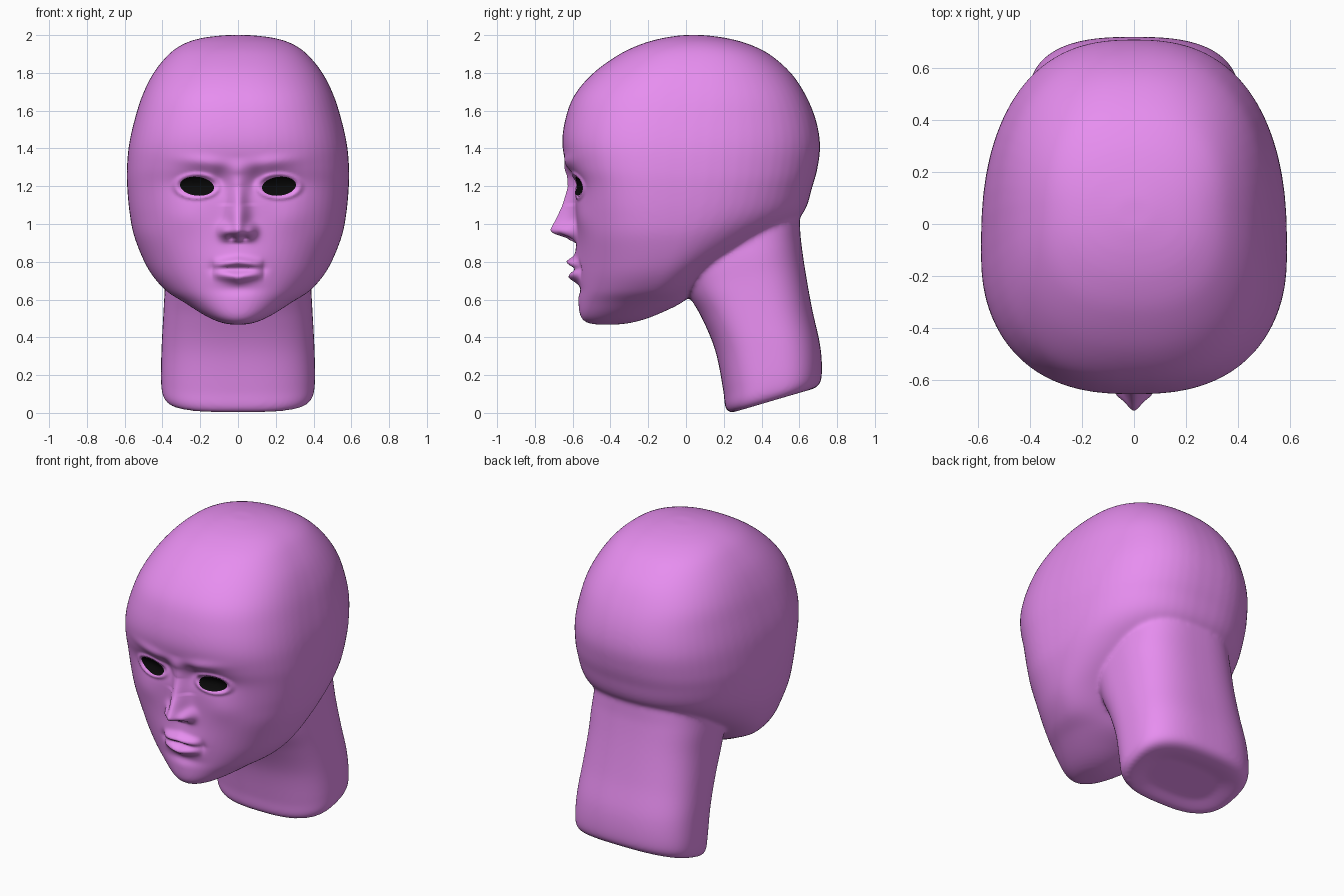
import bpy, bmesh, math
from mathutils import Vector
from mathutils.bvhtree import BVHTree

if "Cube" in bpy.data.objects:
    bpy.data.objects.remove(bpy.data.objects["Cube"])

SEG = 64


def material(name, color):
    m = bpy.data.materials.new(name)
    m.diffuse_color = color
    m.use_nodes = True
    m.node_tree.nodes["Principled BSDF"].inputs["Base Color"].default_value = m.diffuse_color
    return m


def spline(rows, steps=6):
    # Catmull-Rom through the rows of a ring table
    out = []
    for i in range(len(rows) - 1):
        a, b = rows[max(i - 1, 0)], rows[i]
        c, d = rows[i + 1], rows[min(i + 2, len(rows) - 1)]
        for k in range(steps):
            t = k / steps
            out.append([0.5 * (2 * q + (r - p) * t + (2 * p - 5 * q + 4 * r - s) * t * t
                               + (3 * q - p - 3 * r + s) * t ** 3)
                        for p, q, r, s in zip(a, b, c, d)])
    out.append(rows[-1])
    return out


def loft(bm, rows):
    # ring: front y, front z, back y, back z, half width, widest fraction, exponent
    rings = []
    for yf, zf, yb, zb, w, m, n in spline(rows):
        ring = []
        for i in range(SEG):
            a = 2 * math.pi * i / SEG
            s, c = math.sin(a), math.cos(a)
            x = math.copysign(abs(s) ** (2 / n), s) * w
            k = abs(c) ** (2 / n)
            f = m + (1 - m) * k if c > 0 else m - m * k
            ring.append(bm.verts.new((x, yf + (yb - yf) * f, zf + (zb - zf) * f)))
        rings.append(ring)
    for r0, r1 in zip(rings, rings[1:]):
        for i in range(SEG):
            j = (i + 1) % SEG
            bm.faces.new((r0[i], r0[j], r1[j], r1[i]))
    bm.faces.new(rings[0])
    bm.faces.new(rings[-1])


# Skull: z, front y, back y, half width, widest y, exponent
skull = [
    (.467, -.47, -.37, .03, -.42, 2), (.475, -.52, -.30, .08, -.40, 2),
    (.495, -.55, -.22, .135, -.37, 2.1), (.53, -.565, -.13, .20, -.32, 2.1),
    (.585, -.57, -.02, .285, -.25, 2.1), (.65, -.57, .05, .385, -.17, 2.1),
    (.76, -.572, .19, .475, -.12, 2.15), (.92, -.578, .45, .545, -.10, 2.3),
    (1.05, -.583, .615, .573, -.10, 2.4), (1.2, -.597, .67, .587, -.10, 2.5),
    (1.3, -.63, .697, .588, -.10, 2.5), (1.42, -.655, .71, .577, -.09, 2.5),
    (1.55, -.64, .688, .548, -.07, 2.5), (1.68, -.592, .635, .507, -.03, 2.5),
    (1.8, -.49, .555, .447, 0, 2.4), (1.9, -.35, .44, .365, .03, 2.4),
    (1.955, -.23, .325, .285, .04, 2.3), (1.985, -.12, .21, .19, .04, 2.2),
    (2.0, -.02, .10, .07, .04, 2)]
bm = bmesh.new()
loft(bm, [(f, z, b, z, w, (m - f) / (b - f), n) for z, f, b, w, m, n in skull])

# Neck: tilted rings leaning backwards towards the base
neck = [
    (.32, .04, .56, .11, .24), (.245, .0, .65, .12, .35), (.208, .03, .705, .15, .395),
    (.197, .12, .72, .22, .408), (.155, .33, .71, .36, .405), (.08, .51, .668, .55, .395),
    (.0, .65, .632, .75, .386), (-.05, .8, .608, .92, .38), (-.05, 1.05, .59, 1.1, .34),
    (.05, 1.25, .5, 1.3, .25)]
loft(bm, [r + (.5, 2.7) for r in neck])
bmesh.ops.recalc_face_normals(bm, faces=bm.faces)
src = bpy.data.meshes.new("head_base")
bm.to_mesh(src)
bm.free()
head = bpy.data.objects.new("head", src)
bpy.context.collection.objects.link(head)

# Fuse the two volumes and soften the joint
rm = head.modifiers.new("fuse", 'REMESH')
rm.mode = 'VOXEL'
rm.voxel_size = 0.0095
sm = head.modifiers.new("soften", 'SMOOTH')
sm.factor = 0.5
sm.iterations = 28
dg = bpy.context.evaluated_depsgraph_get()
mesh = bpy.data.meshes.new_from_object(head.evaluated_get(dg))
head.modifiers.clear()
head.data = mesh


def g(u, s):
    return math.exp(-(u / s) ** 2)


def lerp(z, pts):
    # smooth interpolation over (z, value) pairs, ascending
    if z <= pts[0][0]:
        return pts[0][1]
    for (a, p), (b, q) in zip(pts, pts[1:]):
        if z <= b:
            t = (z - a) / (b - a)
            return p + (q - p) * t * t * (3 - 2 * t) if q < .02 or p < .02 else p + (q - p) * t
    return pts[-1][1]


NOSE = [(.895, 0), (.925, .05), (.95, .125), (.967, .138), (.99, .128), (1.09, .073),
        (1.2, .03), (1.27, .016), (1.36, 0)]
EX, EZ, EW, EH = .217, 1.2, .09, .05


def face(x, z):
    # outward relief of the face
    X = abs(x)
    d = lerp(z, NOSE) * g(X, .052 if z < 1.1 else .045)            # nose ridge
    d += .055 * g(math.hypot(X - .068, (z - .962) * .9), .034)       # nostril wings
    d -= .03 * g(math.hypot(X - .034, (z - .925) * 1.4), .018)       # nostrils
    d += .018 * g(X, .15) * g(z - .79, .09)                          # muzzle
    lip = max(0, 1 - (X / .135) ** 2) ** .7
    bow = .8 - .12 * X
    d += .042 * lip * g(z - bow, .024) + .042 * lip * g(z - .718 - .15 * X, .027)
    d -= .012 * g(X / .13, 1) ** 2 * g(z - .763, .011)               # mouth line
    d -= .012 * g(X, .1) * g(z - .655, .03)                          # chin crease
    d -= .010 * g(X - .135, .025) * g(z - .765, .03)                 # mouth corners
    d -= .022 * g(X - EX, .13) * g(z - 1.215, .07)                   # eye sockets
    d -= .020 * g(X - .095, .04) * g(z - 1.235, .06)                 # inner corners
    d += .014 * g(X - .17, .13) * g(z - 1.325 - .1 * (X - .17), .035)  # brows
    r = math.hypot((X - EX) / EW, (z - EZ) / EH)
    d += .013 * g(r - 1.22, .22)                                     # eyelids
    d -= .012 * g(r, .8)
    d += .010 * g(X - .28, .11) * g(z - 1.03, .08)                   # cheeks
    return d


for v in mesh.vertices:
    if v.co.y < -.35 and .6 < v.co.z < 1.5:
        v.co.y -= face(v.co.x, v.co.z) * min(1, (-.35 - v.co.y) / .1)
mesh.update()
mesh.shade_smooth()
mesh.materials.clear()
mesh.materials.append(material("skin", (.8, .27, .87, 1)))

# Eyes: black almond patches laid on the face
black = material("eye_black", (.003, .003, .003, 1))
tree = BVHTree.FromPolygons([v.co for v in mesh.vertices],
                            [tuple(p.vertices) for p in mesh.polygons])
for side, name in ((1, "left_eye"), (-1, "right_eye")):
    bm = bmesh.new()
    rings = []
    for k in range(1, 8):
        ring = []
        for i in range(40):
            a = 2 * math.pi * i / 40
            X = EX + EW * k / 7 * math.cos(a)
            z = EZ + EH * k / 7 * math.sin(a) + .08 * (X - EX)
            hit = tree.ray_cast(Vector((side * X, -2, z)), Vector((0, 1, 0)))[0]
            ring.append(bm.verts.new((side * X, hit.y - .004, z)))
        rings.append(ring)
    bm.faces.new(rings[0])
    for r0, r1 in zip(rings, rings[1:]):
        for i in range(40):
            j = (i + 1) % 40
            bm.faces.new((r0[i], r1[i], r1[j], r0[j]))
    if side < 0:
        bmesh.ops.reverse_faces(bm, faces=bm.faces)
    bm.normal_update()
    if sum(f.normal.y for f in bm.faces) > 0:
        bmesh.ops.reverse_faces(bm, faces=bm.faces)
    me = bpy.data.meshes.new(name)
    bm.to_mesh(me)
    bm.free()
    me.shade_smooth()
    me.materials.append(black)
    bpy.context.collection.objects.link(bpy.data.objects.new(name, me))
